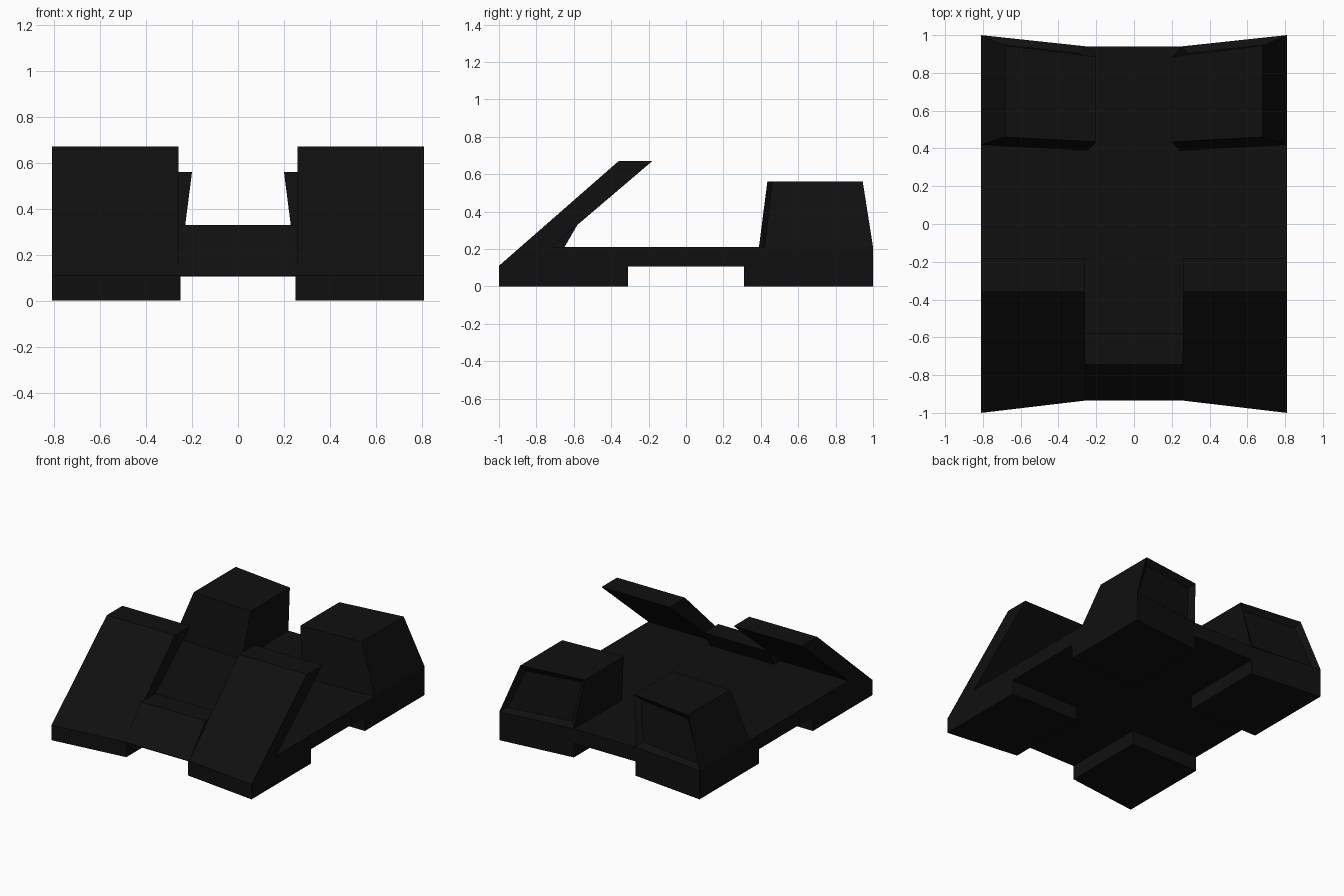
import bpy
import bmesh

if "Cube" in bpy.data.objects:
    bpy.data.objects.remove(bpy.data.objects["Cube"], do_unlink=True)

# Single near-black finish
black = bpy.data.materials.new("matte_black")
black.use_nodes = True
colour = (0.005, 0.005, 0.005, 1)
black.diffuse_color = colour
bsdf = black.node_tree.nodes["Principled BSDF"]
bsdf.inputs["Base Color"].default_value = colour
bsdf.inputs["Roughness"].default_value = 0.8


def loft(name, ring_a, ring_b, mirror=False, recess_back=False):
    """Solid between two matching rings of points, optionally mirrored in x."""
    bm = bmesh.new()
    a = [bm.verts.new(p) for p in ring_a]
    b = [bm.verts.new(p) for p in ring_b]
    n = len(a)
    bm.faces.new(a)
    bm.faces.new(b[::-1])
    for i in range(n):
        j = (i + 1) % n
        bm.faces.new((a[i], b[i], b[j], a[j]))
    bmesh.ops.recalc_face_normals(bm, faces=bm.faces[:])
    if recess_back:
        back = max(bm.faces, key=lambda f: f.normal.y)
        bmesh.ops.inset_individual(bm, faces=[back], thickness=0.05, depth=-0.035)
    mesh = bpy.data.meshes.new(name)
    bm.to_mesh(mesh)
    bm.free()
    mesh.materials.append(black)
    obj = bpy.data.objects.new(name, mesh)
    bpy.context.collection.objects.link(obj)
    if mirror:
        obj.modifiers.new("mirror", 'MIRROR').use_mirror_merge = False
    return obj


def prism(name, outline, z0, z1, mirror=False):
    """Upright prism over an outline in plan."""
    return loft(name, [(x, y, z0) for x, y in outline],
                [(x, y, z1) for x, y in outline], mirror)


SIDE, KINK = 0.81, 0.26      # half width, and where the ends bend
BOTTOM, DECK = 0.105, 0.21   # underside and top of the plate

# Flat deck with a shallow V cut in the back edge
half_back = [(SIDE, -0.72), (SIDE, 1.0), (KINK, 0.94)]
prism("deck", half_back + [(-x, y) for x, y in half_back[::-1]], BOTTOM, DECK)

# Four feet
prism("front_feet", [(0.25, -0.935), (KINK, -0.935), (SIDE, -1.0),
                     (SIDE, -0.31), (0.25, -0.31)], 0, BOTTOM, True)
prism("back_feet", [(0.25, 0.94), (KINK, 0.94), (SIDE, 1.0),
                    (SIDE, 0.31), (0.25, 0.31)], 0, BOTTOM, True)


# Sloping front shields, overhanging the deck
def shield_ring(x, front):
    profile = [(front, BOTTOM), (front, 0.11), (-0.36, 0.67),
               (-0.18, 0.67), (-0.72, DECK), (-0.72, BOTTOM)]
    return [(x, y, z) for y, z in profile]


loft("front_shields", shield_ring(SIDE, -1.0), shield_ring(KINK, -0.935), True)

# Low nose between the shields
nose = [(-0.935, BOTTOM), (-0.935, 0.11), (-0.745, 0.33), (-0.58, 0.33),
        (-0.65, DECK), (-0.72, DECK), (-0.72, BOTTOM)]
loft("nose", [(-KINK, y, z) for y, z in nose], [(KINK, y, z) for y, z in nose])

# Tapered back towers with a recessed back panel
base = [(0.245, 0.39), (SIDE, 0.42), (SIDE, 1.0), (0.25, 0.94)]
top = [(0.20, 0.435), (0.68, 0.46), (0.68, 0.945), (0.20, 0.885)]
loft("back_towers", [(x, y, DECK) for x, y in base],
     [(x, y, 0.56) for x, y in top], True, recess_back=True)
